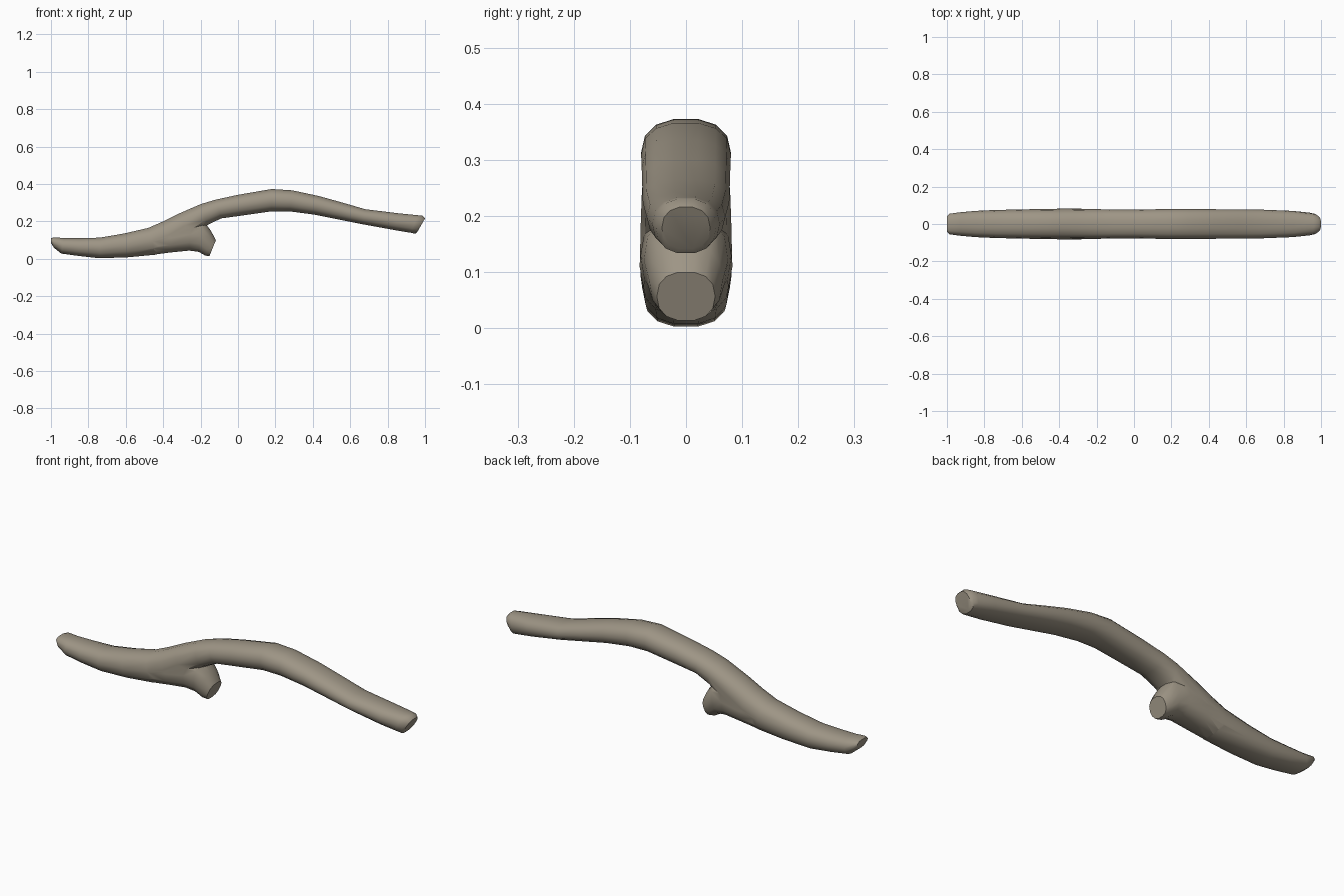
import bpy, bmesh, math

if "Cube" in bpy.data.objects:
    bpy.data.objects.remove(bpy.data.objects["Cube"])

bark = bpy.data.materials.new("grey brown driftwood")
bark.diffuse_color = (0.34, 0.30, 0.235, 1)
bark.use_nodes = True
bark.node_tree.nodes["Principled BSDF"].inputs["Base Color"].default_value = bark.diffuse_color
SIDES = 14


def loft(name, stations):
    """Skin rounded sections; each station is top x, top z, bottom x, bottom z, half width."""
    bm = bmesh.new()
    rings = []
    for tx, tz, bx, bz, w in stations:
        ring = []
        for i in range(SIDES):
            a = math.tau * (i + 0.5) / SIDES
            c, s = math.cos(a), math.sin(a)
            u = math.copysign(abs(c) ** 0.85, c) / math.cos(math.pi / SIDES) ** 0.85
            v = math.copysign(abs(s) ** 0.85, s)
            ring.append(bm.verts.new(((tx + bx) / 2 + (tx - bx) / 2 * u, w * v,
                                      (tz + bz) / 2 + (tz - bz) / 2 * u)))
        rings.append(ring)
    for r0, r1 in zip(rings, rings[1:]):
        for i in range(SIDES):
            j = (i + 1) % SIDES
            bm.faces.new((r0[i], r0[j], r1[j], r1[i]))
    bm.faces.new(rings[0])
    bm.faces.new(rings[-1])
    bmesh.ops.recalc_face_normals(bm, faces=bm.faces)
    me = bpy.data.meshes.new(name)
    bm.to_mesh(me)
    bm.free()
    me.materials.append(bark)
    ob = bpy.data.objects.new(name, me)
    bpy.context.collection.objects.link(ob)
    return ob


# Long wavy branch
branch = loft("branch", [
    (-1.0, 0.11, -1.0, 0.085, 0.042),
    (-0.985, 0.115, -0.985, 0.06, 0.055),
    (-0.93, 0.111, -0.945, 0.028, 0.062),
    (-0.85, 0.11, -0.85, 0.015, 0.07),
    (-0.74, 0.113, -0.74, 0.003, 0.075),
    (-0.61, 0.135, -0.59, 0.008, 0.078),
    (-0.48, 0.165, -0.44, 0.022, 0.081),
    (-0.40, 0.20, -0.34, 0.055, 0.082),
    (-0.32, 0.24, -0.25, 0.115, 0.081),
    (-0.20, 0.292, -0.165, 0.18, 0.079),
    (-0.12, 0.316, -0.09, 0.216, 0.077),
    (0.0, 0.342, 0.02, 0.231, 0.077),
    (0.18, 0.373, 0.18, 0.254, 0.08),
    (0.29, 0.366, 0.28, 0.253, 0.08),
    (0.43, 0.336, 0.41, 0.236, 0.079),
    (0.56, 0.30, 0.54, 0.21, 0.078),
    (0.68, 0.265, 0.67, 0.184, 0.077),
    (0.86, 0.243, 0.84, 0.153, 0.07),
    (0.96, 0.233, 0.925, 0.139, 0.06),
    (0.985, 0.231, 0.949, 0.134, 0.054),
    (1.0, 0.216, 0.958, 0.142, 0.043),
])

# Short broken stub below the fork
stub = loft("stub", [
    (-0.56, 0.11, -0.56, 0.025, 0.06),
    (-0.46, 0.15, -0.46, 0.021, 0.078),
    (-0.35, 0.19, -0.36, 0.034, 0.083),
    (-0.25, 0.215, -0.26, 0.044, 0.081),
    (-0.185, 0.205, -0.21, 0.037, 0.075),
    (-0.145, 0.15, -0.175, 0.017, 0.065),
    (-0.118, 0.10, -0.153, 0.014, 0.052),
])

# Merge the stub into the branch
union = branch.modifiers.new("fork", 'BOOLEAN')
union.operation = 'UNION'
union.solver = 'EXACT'
union.object = stub
bpy.context.view_layer.update()
deps = bpy.context.evaluated_depsgraph_get()
merged = bpy.data.meshes.new_from_object(branch.evaluated_get(deps))
branch.modifiers.clear()
branch.data = merged
bpy.data.objects.remove(stub)

bpy.ops.object.select_all(action='DESELECT')
branch.select_set(True)
bpy.context.view_layer.objects.active = branch
bpy.ops.object.shade_smooth_by_angle(angle=math.radians(40))
